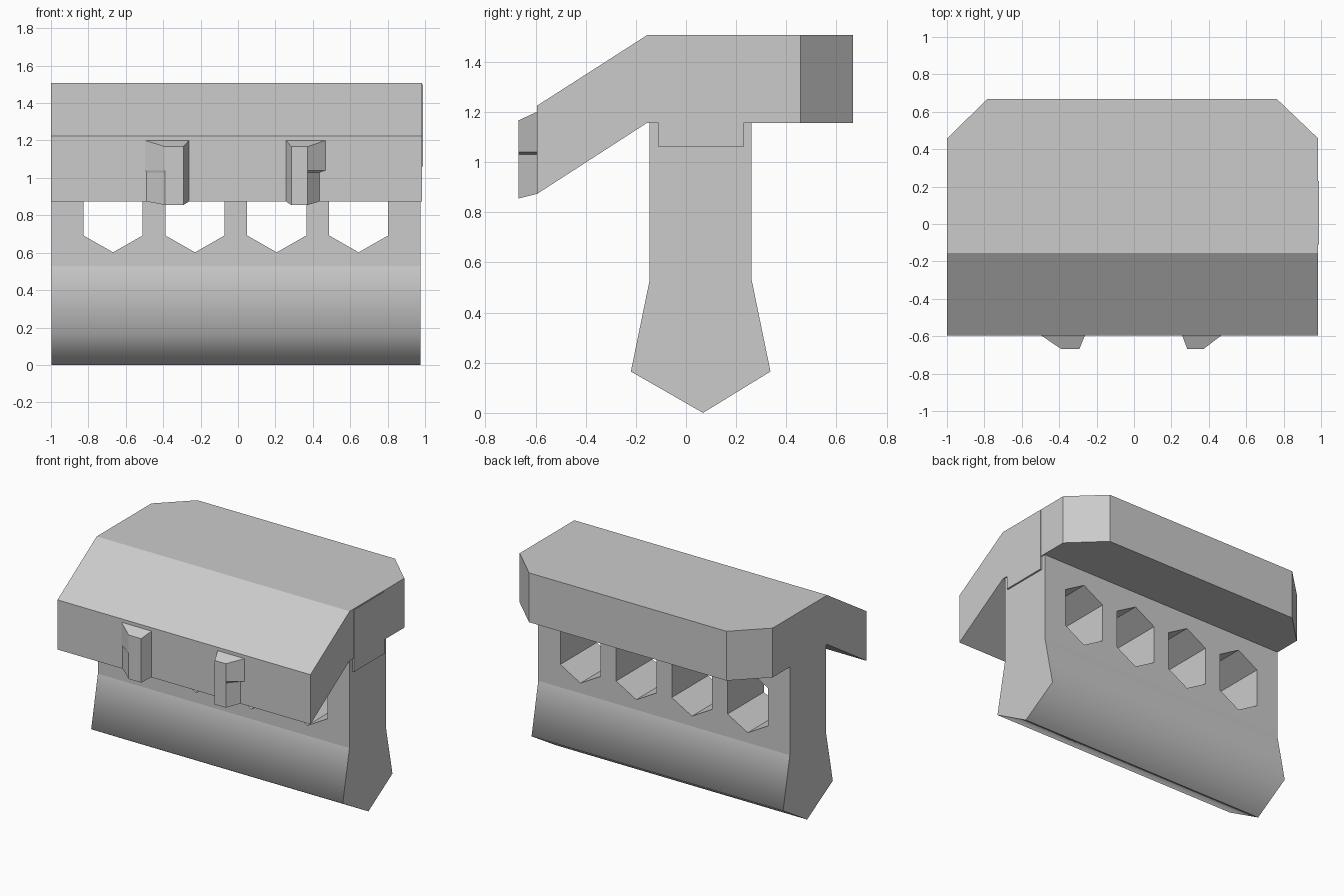
import bpy, bmesh, math

if "Cube" in bpy.data.objects:
    bpy.data.objects.remove(bpy.data.objects["Cube"])

grey = bpy.data.materials.new("light grey")
grey.diffuse_color = (0.6, 0.6, 0.6, 1)
grey.use_nodes = True
grey.node_tree.nodes["Principled BSDF"].inputs["Base Color"].default_value = grey.diffuse_color


def loft(name, rings):
    """Join equal-length rings of points into a closed solid."""
    bm = bmesh.new()
    loops = [[bm.verts.new(p) for p in ring] for ring in rings]
    n = len(loops[0])
    for a, b in zip(loops, loops[1:]):
        for i in range(n):
            j = (i + 1) % n
            bm.faces.new((a[i], a[j], b[j], b[i]))
    bm.faces.new(loops[0])
    bm.faces.new(loops[-1])
    bmesh.ops.recalc_face_normals(bm, faces=bm.faces)
    me = bpy.data.meshes.new(name)
    bm.to_mesh(me)
    bm.free()
    me.materials.append(grey)
    ob = bpy.data.objects.new(name, me)
    bpy.context.collection.objects.link(ob)
    return ob


def prism_x(name, profile, x0, x1):
    return loft(name, [[(x, y, z) for y, z in profile] for x in (x0, x1)])


# Canopy: sloping front visor, flat roof, chamfered back corners
stations = [(-0.595, 0.873, 1.225, -1.0, 0.985),
            (-0.155, 1.157, 1.507, -1.0, 0.985),
            (0.457, 1.157, 1.507, -1.0, 0.985),
            (0.667, 1.157, 1.507, -0.785, 0.765)]
loft("canopy", [[(a, y, lo), (b, y, lo), (b, y, hi), (a, y, hi)]
                for y, lo, hi, a, b in stations])

# Wall with flared, pointed foot
wall = prism_x("wall", [(-0.145, 1.157), (-0.145, 0.53), (-0.22, 0.165), (0.068, 0.0),
                        (0.337, 0.165), (0.262, 0.53), (0.262, 1.157)], -0.998, 0.976)

# Hexagonal windows cut through the wall
for cx in (-0.668, -0.23, 0.207, 0.645):
    w = 0.158
    hexagon = [(cx, 0.602), (cx + w, 0.692), (cx + w, 0.96),
               (cx, 1.05), (cx - w, 0.96), (cx - w, 0.692)]
    cutter = loft("window_cutter", [[(x, y, z) for x, z in hexagon] for y in (-0.5, 0.6)])
    cutter.hide_render = True
    mod = wall.modifiers.new("window", 'BOOLEAN')
    mod.operation = 'DIFFERENCE'
    mod.solver = 'EXACT'
    mod.object = cutter
    bpy.context.view_layer.objects.active = wall
    bpy.ops.object.modifier_apply(modifier=mod.name)
    bpy.data.objects.remove(cutter)

# Soft shading only across the widest line of the foot
bm = bmesh.new()
bm.from_mesh(wall.data)
for f in bm.faces:
    f.smooth = True
for e in bm.edges:
    e.smooth = all(abs(v.co.z - 0.165) < 0.01 for v in e.verts)
bm.to_mesh(wall.data)
bm.free()

# Plate set into the right end
prism_x("end_plate", [(-0.11, 1.06), (0.23, 1.06), (0.23, 1.5), (-0.11, 1.5)], 0.9, 0.988)


# Wedge brackets on the visor face
def bracket(name, outer, outer_low, inner, tip_outer, tip_inner):
    rings = []
    for z_base, z_tip, out in ((0.875, 0.855, outer_low), (1.03, 1.03, outer_low),
                               (1.04, 1.04, outer), (1.203, 1.167, outer)):
        rings.append([(out, -0.59, z_base), (tip_outer, -0.668, z_tip),
                      (tip_inner, -0.668, z_tip), (inner, -0.59, z_base)])
    return loft(name, rings)


bracket("left_bracket", -0.505, -0.495, -0.26, -0.39, -0.292)
bracket("right_bracket", 0.475, 0.44, 0.255, 0.372, 0.285)
